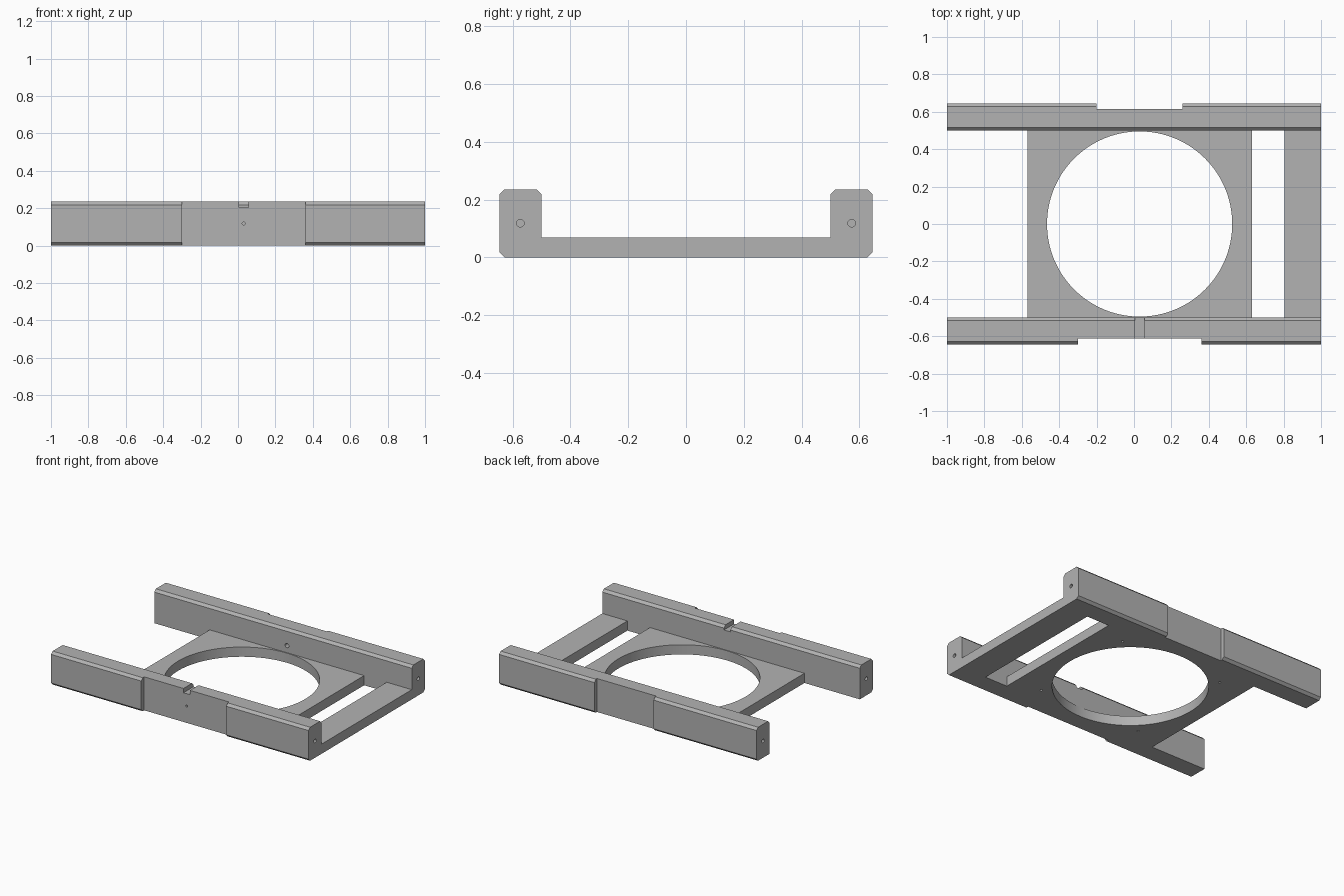
import bpy
import bmesh
from math import radians
from mathutils import Matrix, Vector

cube = bpy.data.objects.get("Cube")
if cube:
    bpy.data.objects.remove(cube, do_unlink=True)

grey = bpy.data.materials.new("plain grey")
grey.use_nodes = True
grey.diffuse_color = (0.45, 0.45, 0.45, 1)
grey.node_tree.nodes["Principled BSDF"].inputs["Base Color"].default_value = grey.diffuse_color

INNER, OUTER, HEIGHT, CHAMFER = 0.5, 0.645, 0.235, 0.017
FLOOR = 0.068
CENTRE_X, HOLE_Z = 0.03, 0.118


def new_object(name, bm):
    bmesh.ops.recalc_face_normals(bm, faces=bm.faces)
    mesh = bpy.data.meshes.new(name)
    bm.to_mesh(mesh)
    bm.free()
    mesh.materials.append(grey)
    obj = bpy.data.objects.new(name, mesh)
    bpy.context.collection.objects.link(obj)
    return obj


def box(name, low, high):
    low, high = Vector(low), Vector(high)
    bm = bmesh.new()
    bmesh.ops.create_cube(bm, size=1, matrix=Matrix.Translation((low + high) / 2)
                          @ Matrix.Diagonal((high - low).to_4d()))
    return new_object(name, bm)


def cylinder(name, centre, radius, depth, axis="Z", sides=24):
    turn = {"X": Matrix.Rotation(radians(90), 4, "Y"),
            "Y": Matrix.Rotation(radians(90), 4, "X"), "Z": Matrix()}[axis]
    bm = bmesh.new()
    bmesh.ops.create_cone(bm, cap_ends=True, segments=sides, radius1=radius, radius2=radius,
                          depth=depth, matrix=Matrix.Translation(centre) @ turn)
    return new_object(name, bm)


def rail(name, side):
    """Long rail, chamfered on both top edges and the outer bottom edge."""
    c = CHAMFER
    profile = [(INNER, 0), (OUTER - c, 0), (OUTER, c), (OUTER, HEIGHT - c),
               (OUTER - c, HEIGHT), (INNER + c, HEIGHT), (INNER, HEIGHT - c)]
    bm = bmesh.new()
    face = bm.faces.new([bm.verts.new((-1, side * y, z)) for y, z in profile])
    end = bmesh.ops.extrude_face_region(bm, geom=[face])["geom"]
    bmesh.ops.translate(bm, vec=(2, 0, 0),
                        verts=[v for v in end if isinstance(v, bmesh.types.BMVert)])
    return new_object(name, bm)


def combine(target, tool, operation):
    mod = target.modifiers.new(operation.lower(), "BOOLEAN")
    mod.operation, mod.solver, mod.object = operation, "EXACT", tool
    bpy.context.view_layer.objects.active = target
    bpy.ops.object.modifier_apply(modifier=mod.name)
    bpy.data.objects.remove(tool, do_unlink=True)


# Two rails joined by the base plate and the end crossbar
frame = rail("frame", -1)
reach = INNER + 0.05
combine(frame, box("base_plate", (-0.57, -reach, 0), (0.63, reach, FLOOR)), "UNION")
combine(frame, box("crossbar", (0.805, -reach, 0), (1, reach, FLOOR)), "UNION")
combine(frame, rail("back_rail", 1), "UNION")

# Large round opening, outer recesses and the wire notch
cutters = [
    cylinder("opening", (CENTRE_X, 0, 0), 0.495, 0.3, sides=128),
    box("front_recess", (-0.3, -0.8, -0.1), (0.36, -0.612, 0.4)),
    box("back_recess", (-0.2, 0.615, -0.1), (0.26, 0.8, 0.4)),
    box("notch", (0.005, -0.8, 0.205), (0.055, -0.4, 0.4)),
    # Blind holes in the outside of the front rail and the inside of the back rail
    cylinder("front_hole", (CENTRE_X, -0.6, HOLE_Z), 0.008, 0.1, "Y"),
    cylinder("back_hole", (CENTRE_X, 0.5, HOLE_Z), 0.015, 0.12, "Y"),
]
# Blind holes in the rail ends and under the plate corners
for sx in (-1, 1):
    for sy in (-1, 1):
        cutters.append(cylinder("end_hole", (sx, sy * 0.573, HOLE_Z), 0.013, 0.3, "X"))
        cutters.append(cylinder("screw_hole", (CENTRE_X + sx * 0.4, sy * 0.4, 0),
                                0.008, 0.08))
for cutter in cutters:
    combine(frame, cutter, "DIFFERENCE")

# Smooth the round walls, keep the edges crisp
bpy.ops.object.select_all(action="DESELECT")
frame.select_set(True)
bpy.context.view_layer.objects.active = frame
bpy.ops.object.shade_smooth_by_angle(angle=radians(30))
